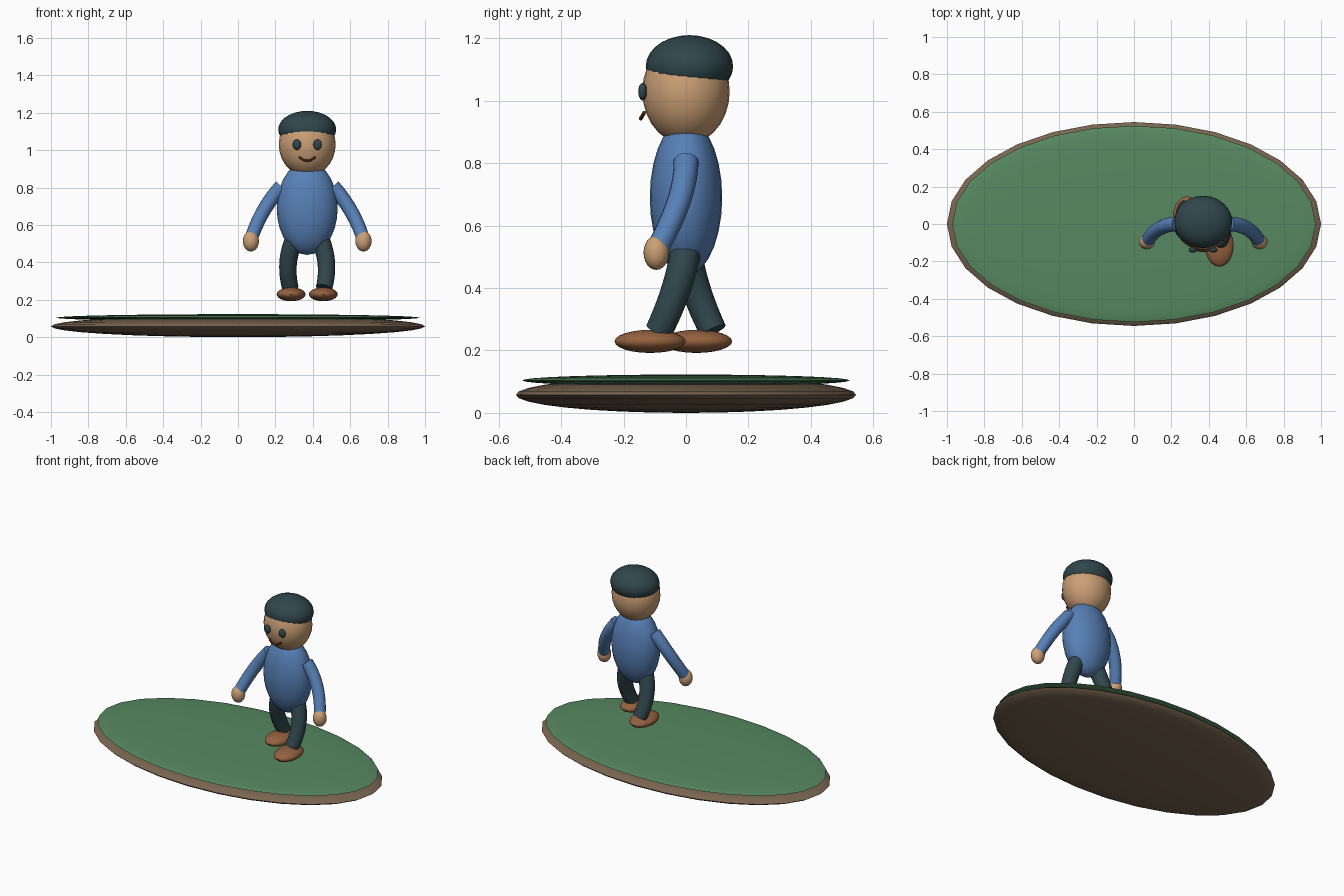
import bpy, bmesh, math
from mathutils import Vector, Matrix

if "Cube" in bpy.data.objects:
    bpy.data.objects.remove(bpy.data.objects["Cube"])


def material(name, rgb):
    m = bpy.data.materials.new(name)
    m.diffuse_color = (*rgb, 1)
    m.use_nodes = True
    m.node_tree.nodes["Principled BSDF"].inputs["Base Color"].default_value = m.diffuse_color
    return m


SOIL = material("soil_brown", (0.19, 0.13, 0.08))
GRASS = material("grass_green", (0.095, 0.25, 0.12))
SKIN = material("skin", (0.60, 0.35, 0.18))
SHIRT = material("shirt_blue", (0.095, 0.215, 0.47))
DARK = material("dark_teal", (0.029, 0.062, 0.072))
LEATHER = material("shoe_brown", (0.30, 0.12, 0.05))
LIP = material("mouth_brown", (0.16, 0.05, 0.025))


def finish(bm, name, mat):
    bmesh.ops.recalc_face_normals(bm, faces=bm.faces)
    mesh = bpy.data.meshes.new(name)
    bm.to_mesh(mesh)
    bm.free()
    mesh.materials.append(mat)
    ob = bpy.data.objects.new(name, mesh)
    bpy.context.collection.objects.link(ob)
    bpy.ops.object.select_all(action='DESELECT')
    ob.select_set(True)
    bpy.context.view_layer.objects.active = ob
    bpy.ops.object.shade_smooth_by_angle(angle=math.radians(40))
    return ob


def ellipsoid(name, centre, radii, mat, segments=24, rings=14):
    bm = bmesh.new()
    bmesh.ops.create_uvsphere(
        bm, u_segments=segments, v_segments=rings, radius=1,
        matrix=Matrix.Translation(centre) @ Matrix.Diagonal((*radii, 1)))
    return finish(bm, name, mat)


def tube(name, p0, p1, p2, r0, r1, mat, steps=12, sides=16):
    """Capped round tube swept along a quadratic curve."""
    p0, p1, p2 = Vector(p0), Vector(p1), Vector(p2)
    bm = bmesh.new()
    loops = []
    for i in range(steps + 1):
        t = i / steps
        pos = p0 * (1 - t) ** 2 + p1 * 2 * t * (1 - t) + p2 * t * t
        tangent = (p1 - p0) * (1 - t) + (p2 - p1) * t
        rot = Vector((0, 0, -1)).rotation_difference(tangent)
        r = r0 + (r1 - r0) * t
        angles = [2 * math.pi * k / sides for k in range(sides)]
        loops.append([bm.verts.new(pos + rot @ Vector((r * math.cos(a), r * math.sin(a), 0)))
                      for a in angles])
    for a, b in zip(loops, loops[1:]):
        for k in range(sides):
            n = (k + 1) % sides
            bm.faces.new((a[k], a[n], b[n], b[k]))
    bm.faces.new(loops[0])
    bm.faces.new(loops[-1])
    return finish(bm, name, mat)


# Oval island: soil lens with a thinner grass lens on top
ellipsoid("soil_base", (0, 0, 0.058), (1.0, 0.545, 0.058), SOIL, 28, 16)
ellipsoid("grass_top", (0, 0, 0.104), (0.972, 0.525, 0.019), GRASS, 28, 16)

CX = 0.37  # centre line of the walking figure

# Torso, head and cap
ellipsoid("torso", (CX, 0, 0.69), (0.163, 0.116, 0.25), SHIRT)
ellipsoid("head", (CX, 0, 1.03), (0.152, 0.14, 0.17), SKIN)
ellipsoid("cap", (CX, 0.011, 1.11), (0.155, 0.14, 0.10), DARK)

# Smile
tube("mouth", (CX - 0.043, -0.133, 0.963), (CX, -0.157, 0.922),
     (CX + 0.043, -0.133, 0.963), 0.006, 0.006, LIP, sides=8)

# Paired parts; the right leg steps forward and the left leg back
for side, s in (("left", -1), ("right", 1)):
    ellipsoid(side + "_eye", (CX + s * 0.055, -0.139, 1.029), (0.023, 0.014, 0.028), DARK, 16, 10)
    tube(side + "_arm", (CX + s * 0.137, 0, 0.805), (CX + s * 0.245, 0, 0.69),
         (CX + s * 0.298, -0.09, 0.53), 0.04, 0.036, SHIRT)
    ellipsoid(side + "_hand", (CX + s * 0.301, -0.095, 0.513), (0.043, 0.041, 0.055), SKIN, 20, 12)
    tube(side + "_leg", (CX + s * 0.068, 0, 0.525), (CX + s * 0.125, -s * 0.02, 0.40),
         (CX + s * 0.09, -s * 0.087, 0.262), 0.05, 0.044, DARK)
    shoe_y = -0.115 if s > 0 else 0.034
    ellipsoid(side + "_shoe", (CX + s * 0.086, shoe_y, 0.229), (0.077, 0.114, 0.037), LEATHER, 20, 12)
